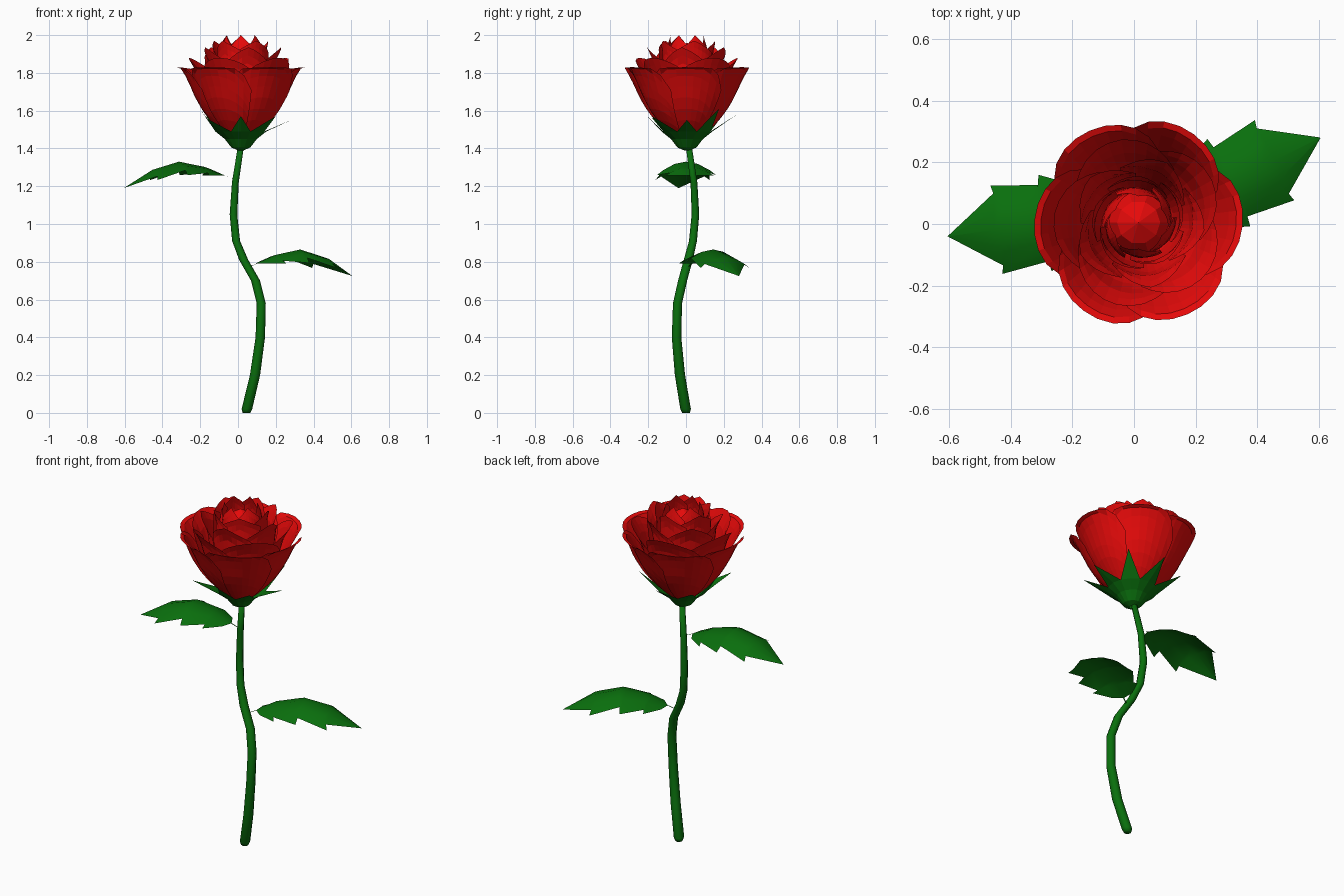
import bpy, bmesh
from math import cos, sin, pi, radians
from mathutils import Vector

if "Cube" in bpy.data.objects:
    bpy.data.objects.remove(bpy.data.objects["Cube"])


def material(name, rgb):
    m = bpy.data.materials.new(name)
    m.diffuse_color = (*rgb, 1)
    m.use_nodes = True
    m.node_tree.nodes["Principled BSDF"].inputs["Base Color"].default_value = m.diffuse_color
    return m


RED = material("petal_red", (0.8, 0.003, 0.003))
GREEN = material("leaf_green", (0.003, 0.16, 0.004))
CX, CY = 0.015, 0.005          # flower axis


def make(name, bm, mat, smooth=False):
    bmesh.ops.remove_doubles(bm, verts=bm.verts, dist=0.0005)
    for f in bm.faces:
        f.smooth = smooth
    me = bpy.data.meshes.new(name)
    bm.to_mesh(me)
    bm.free()
    me.materials.append(mat)
    ob = bpy.data.objects.new(name, me)
    bpy.context.collection.objects.link(ob)
    return ob


def skin(bm, rows, closed=False):
    """Join rows of points with quads."""
    vs = [[bm.verts.new(p) for p in row] for row in rows]
    n = len(rows[0])
    for a, b in zip(vs, vs[1:]):
        for i in range(n if closed else n - 1):
            j = (i + 1) % n
            bm.faces.new((a[i], a[j], b[j], b[i]))
    return vs


def sample(profile, v):
    """Linear position along a list of points, v in 0..1."""
    f = max(0, min(0.9999, v)) * (len(profile) - 1)
    i = int(f)
    return Vector(profile[i]).lerp(Vector(profile[i + 1]), f - i)


def polar(a, r, z):
    return (CX + r * cos(a), CY + r * sin(a), z)


def ring(x, y, z, r, n=8):
    return [(x + r * cos(2 * pi * i / n), y + r * sin(2 * pi * i / n), z) for i in range(n)]


# Curved stem: x, y, z, radius
path = [(0.045, 0, 0, 0.02), (0.047, -0.002, 0.02, 0.028), (0.09, -0.032, 0.2, 0.027),
        (0.118, -0.05, 0.4, 0.025), (0.123, -0.045, 0.58, 0.024), (0.093, -0.018, 0.7, 0.024),
        (0.03, 0.012, 0.81, 0.024), (-0.01, 0.037, 0.91, 0.021), (-0.024, 0.05, 1.05, 0.02),
        (-0.014, 0.042, 1.22, 0.018), (0.015, 0.015, 1.41, 0.016)]
bm = bmesh.new()
loops = skin(bm, [ring(*p) for p in path], True)
bm.faces.new(loops[0][::-1])
bm.faces.new(loops[-1])
make("stem", bm, GREEN, True)

# Toothed leaves: (position along leaf, half width)
outline = [(0, 0.003), (0.08, 0.004), (0.12, 0.06), (0.26, 0.13), (0.25, 0.105), (0.46, 0.158),
           (0.47, 0.125), (0.73, 0.145), (0.72, 0.118), (1, 0.001)]
arch = [0, 0.065, 0.095, 0.05, -0.045]


def leaf(name, base, tip):
    base, tip = Vector(base), Vector(tip)
    d = tip - base
    side = Vector((-d.y, d.x, 0)).normalized()
    bm = bmesh.new()
    rows = []
    mid_t = [0, 0.08, 0.12, 0.22, 0.27, 0.44, 0.5, 0.66, 0.74, 1]
    for (t, w), m in zip(outline, mid_t):
        row = []
        for s in (-1, -0.5, 0, 0.5, 1):
            u = m + (t - m) * abs(s)
            f = min(3, int(u * 4))
            z = arch[f] + (arch[f + 1] - arch[f]) * (u * 4 - f)
            drop = 0.06 * (abs(s) * w / 0.15) ** 2
            p = base + d * u + side * s * w
            row.append((p.x, p.y, p.z + z - drop))
        rows.append(row)
    skin(bm, rows)
    make(name, bm, GREEN, True)


leaf("upper_leaf", (-0.02, 0.04, 1.235), (-0.605, -0.04, 1.235))
leaf("lower_leaf", (0.055, 0.01, 0.77), (0.605, 0.28, 0.77))

# Calyx: eight pointed sepals growing from one cup, tips (radius, height)
tips = [(0.265, 1.55), (0.24, 1.61), (0.265, 1.58), (0.26, 1.57),
        (0.21, 1.6), (0.26, 1.56), (0.21, 1.57), (0.26, 1.57)]
bm = bmesh.new()
for k, tip in enumerate(tips):
    prof = [(0.015, 1.39), (0.05, 1.405), (0.085, 1.45), (0.135, 1.49), tip]
    a0 = radians(45 * k)
    skin(bm, [[polar(a0 + s * radians(h), r, z) for s in (-1, 0, 1)]
              for (r, z), h in zip(prof, (22.5, 22.5, 22.5, 22.5, 0.2))])
make("calyx", bm, GREEN)


def whorl(name, count, start, half, prof, cut, power, tuck):
    """Ring of overlapping petals; one edge of each tucks under its neighbour."""
    bm = bmesh.new()
    for k in range(count):
        a0 = radians(start + 360 * k / count)
        rows = []
        for j in range(9):
            row = []
            for i in range(11):
                u = i / 5 - 1
                v = j / 8 * (1 - cut * abs(u) ** power)
                r, z = sample(prof, v)
                row.append(polar(a0 + radians(half) * u, r * (1 + tuck * u), z))
            rows.append(row)
        skin(bm, rows)
    make(name, bm, RED)


# Petal whorls from the outside in: name, count, start, half angle, profile, edge cut, power, tuck
whorl("outer_petals", 6, -2, 44, [(0.04, 1.43), (0.13, 1.51), (0.195, 1.59), (0.24, 1.67),
      (0.275, 1.75), (0.31, 1.82), (0.338, 1.83)], 0.42, 2.4, 0.06)
whorl("second_petals", 5, 30, 46, [(0.04, 1.45), (0.145, 1.57), (0.2, 1.69), (0.23, 1.8),
      (0.275, 1.88)], 0.3, 1.9, 0.07)
whorl("third_petals", 5, 65, 44, [(0.04, 1.47), (0.125, 1.6), (0.165, 1.75), (0.175, 1.85),
      (0.215, 1.935)], 0.28, 1.2, 0.08)
whorl("fourth_petals", 5, 15, 46, [(0.04, 1.5), (0.115, 1.65), (0.138, 1.8), (0.135, 1.9),
      (0.15, 1.97)], 0.22, 1.1, 0.09)
whorl("inner_petals", 6, 30, 38, [(0.03, 1.55), (0.1, 1.7), (0.115, 1.82), (0.11, 1.92),
      (0.085, 2.0)], 0.2, 1.0, 0.08)

# Closed bud in the middle
bm = bmesh.new()
skin(bm, [ring(CX, CY, z, r, 10) for r, z in
          [(0.03, 1.6), (0.09, 1.72), (0.1, 1.87), (0.07, 1.92), (0.0001, 1.96)]], True)
make("bud", bm, RED)
